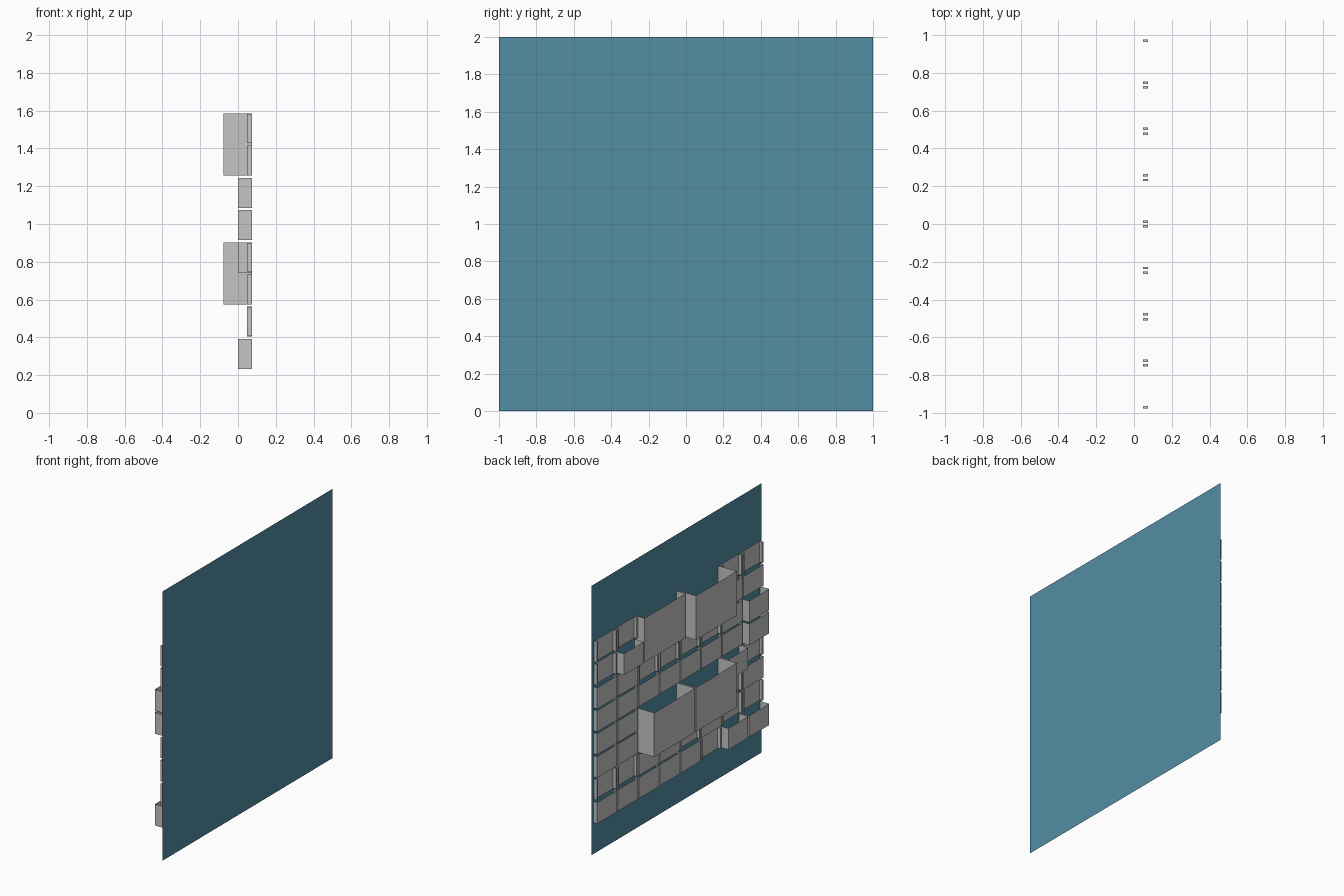
import bpy
import bmesh

cube = bpy.data.objects.get("Cube")
if cube:
    bpy.data.objects.remove(cube)


def material(name, rgb):
    mat = bpy.data.materials.new(name)
    mat.use_nodes = True
    color = (*rgb, 1)
    mat.diffuse_color = color
    mat.node_tree.nodes["Principled BSDF"].inputs["Base Color"].default_value = color
    return mat


TEAL = material("teal", (0.084, 0.27, 0.371))
GREY = material("grey", (0.56, 0.56, 0.56))

BACK = 0.078          # wall plane
EDGE = 0.075          # where drawer sides end
FRONT = {"F": 0.047, "M": 0.0, "D": -0.078}
PITCH_Y, PITCH_Z = 0.2455, 0.1705
GAP_Y, GAP_Z = 0.012, 0.012
TOP = 1.585


def quad(bm, *points):
    bm.faces.new([bm.verts.new(p) for p in points])


def finish(bm, name, mat):
    bmesh.ops.remove_doubles(bm, verts=bm.verts, dist=0.0001)
    mesh = bpy.data.meshes.new(name)
    bm.to_mesh(mesh)
    bm.free()
    mesh.materials.append(mat)
    obj = bpy.data.objects.new(name, mesh)
    bpy.context.collection.objects.link(obj)


def cell_bounds(row, col, span=1):
    y1 = 4 * PITCH_Y - col * PITCH_Y - GAP_Y / 2
    y0 = y1 - span * PITCH_Y + GAP_Y
    z1 = TOP - row * PITCH_Z
    z0 = z1 - span * PITCH_Z + GAP_Z
    return y0, y1, z0, z1


def drawer(name, bounds, x):
    # Front panel with two sides, open above and below
    y0, y1, z0, z1 = bounds
    bm = bmesh.new()
    quad(bm, (x, y1, z0), (x, y0, z0), (x, y0, z1), (x, y1, z1))
    quad(bm, (x, y0, z0), (EDGE, y0, z0), (EDGE, y0, z1), (x, y0, z1))
    quad(bm, (EDGE, y1, z0), (x, y1, z0), (x, y1, z1), (EDGE, y1, z1))
    finish(bm, name, GREY)


def box(bm, x0, x1, y0, y1, z0, z1):
    made = bmesh.ops.create_cube(bm, size=1)
    for v in made["verts"]:
        v.co = ((x0 + x1) / 2 + v.co.x * (x1 - x0),
                (y0 + y1) / 2 + v.co.y * (y1 - y0),
                (z0 + z1) / 2 + v.co.z * (z1 - z0))


def framed_cell(name, bounds):
    # Recessed panel between two upright posts
    y0, y1, z0, z1 = bounds
    bm = bmesh.new()
    quad(bm, (0.07, y1, z0), (0.07, y0, z0), (0.07, y0, z1), (0.07, y1, z1))
    for a in (y0, y1 - 0.013):
        box(bm, 0.048, 0.073, a, a + 0.013, z0 + 0.003, z1 - 0.003)
    finish(bm, name, GREY)


# Wall sheet
wall = bmesh.new()
quad(wall, (BACK, -1, 0), (BACK, 1, 0), (BACK, 1, 2), (BACK, -1, 2))
finish(wall, "wall_sheet", TEAL)

# Grid of cells: P = posts, F = flat, M = pulled out, . = covered by a large drawer
LAYOUT = ["PP....PP", "PM....FF", "FFPPPPFM", "FFFFFFFM",
          "FF....MP", "FF....PF", "PPFFPFPP", "FFFFFPMM"]
for r, line in enumerate(LAYOUT):
    for c, kind in enumerate(line):
        if kind == "P":
            framed_cell(f"framed_cell_{r}_{c}", cell_bounds(r, c))
        elif kind in FRONT:
            drawer(f"drawer_{r}_{c}", cell_bounds(r, c), FRONT[kind])

# Large drawers, two cells wide and two high
for r, c, kind in ((0, 2, "M"), (0, 4, "D"), (4, 2, "D"), (4, 4, "D")):
    drawer(f"large_drawer_{r}_{c}", cell_bounds(r, c, 2), FRONT[kind])
